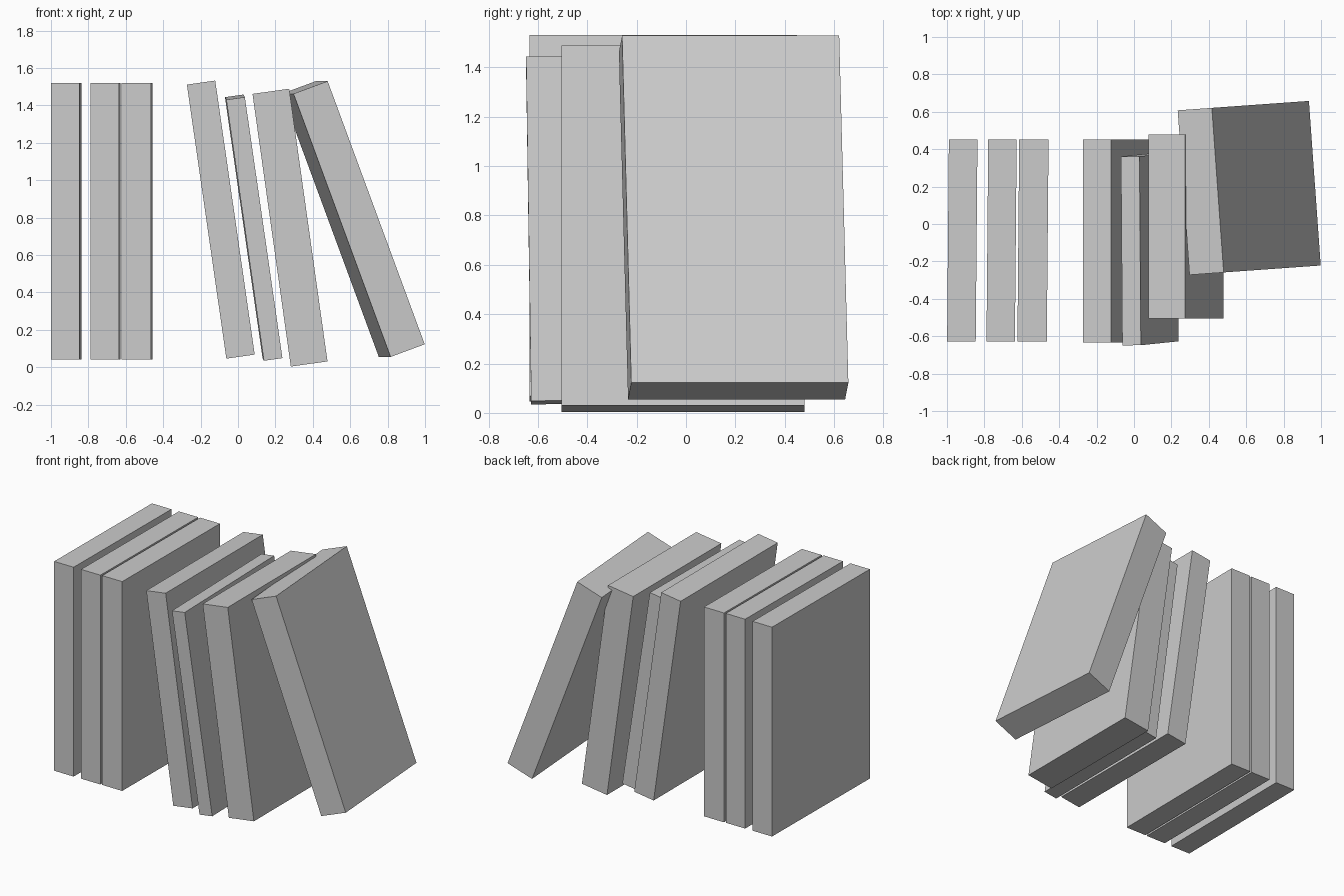
import bpy
from math import radians

old = bpy.data.objects.get("Cube")
if old:
    bpy.data.objects.remove(old, do_unlink=True)

# Plain grey cover material
grey = bpy.data.materials.new("plain_grey")
grey.use_nodes = True
colour = (0.6, 0.6, 0.6, 1.0)
grey.diffuse_color = colour
grey.node_tree.nodes["Principled BSDF"].inputs["Base Color"].default_value = colour


def add_book(name, centre, size, pitch=0, lean=0, yaw=0):
    """Closed book: a block with thickness, depth and height, turned in degrees."""
    bpy.ops.mesh.primitive_cube_add(size=1, location=centre)
    book = bpy.context.object
    book.name = name
    book.scale = size
    book.rotation_euler = (radians(pitch), radians(lean), radians(yaw))
    book.data.materials.append(grey)
    bpy.ops.object.shade_flat()
    return book


# Upright books on the right-hand end of the row
upright = {"outer": (-0.918, 0.153), "middle": (-0.708, 0.152), "inner": (-0.54, 0.157)}
for place, (x, thickness) in upright.items():
    add_book("upright_book_" + place, (x, -0.088, 0.78),
             (thickness, 1.08, 1.48), yaw=-0.5)

# Leaning books
add_book("leaning_book_tall", (-0.092, -0.092, 0.789), (0.153, 1.085, 1.48), lean=-8.2)
add_book("leaning_book_thin", (0.084, -0.133, 0.746), (0.1, 1.01, 1.41),
         pitch=0.8, lean=-8.2, yaw=0.3)
add_book("leaning_book_thick", (0.278, -0.013, 0.746), (0.198, 0.985, 1.472), lean=-8)

# End book, leaning steeply and turned a little
add_book("end_book", (0.616, 0.193, 0.792), (0.195, 0.882, 1.5), lean=-20.3, yaw=4.1)
